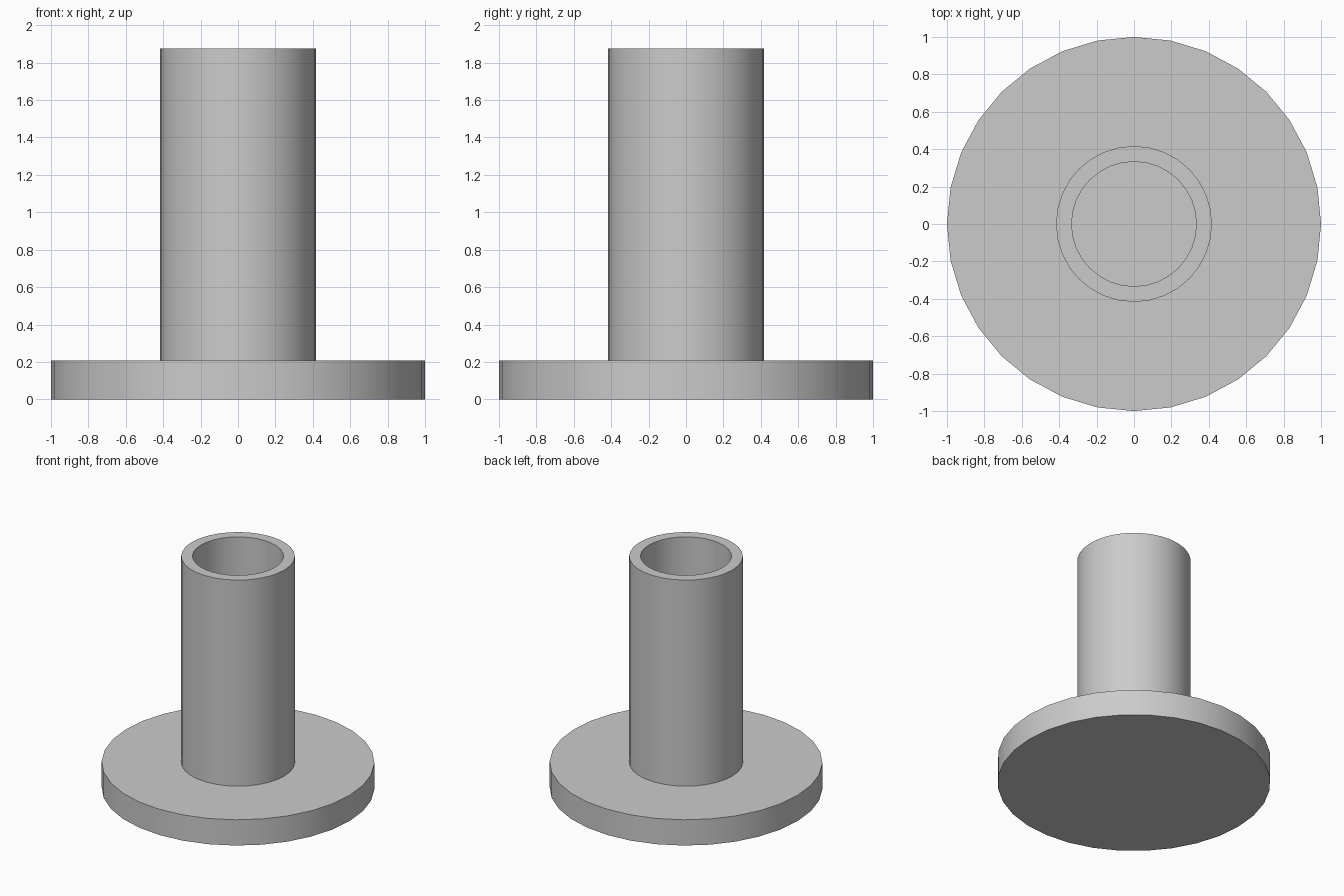
import bpy
import bmesh
import math

cube = bpy.data.objects.get("Cube")
if cube:
    bpy.data.objects.remove(cube, do_unlink=True)

SIDES = 32
UNIT = 1 / 12
BASE_TOP = 2.5 * UNIT
TUBE_TOP = 22.5 * UNIT

grey = bpy.data.materials.new("plain grey")
grey.use_nodes = True
colour = (0.6, 0.6, 0.6, 1)
grey.diffuse_color = colour
grey.node_tree.nodes["Principled BSDF"].inputs["Base Color"].default_value = colour


def lathe(name, profile):
    """Revolve an (r, z) profile about z, capping ends that are off the axis."""
    bm = bmesh.new()
    rings = []
    for r, z in profile:
        angles = [math.tau * i / SIDES for i in range(SIDES)]
        rings.append([bm.verts.new((r * math.cos(a), r * math.sin(a), z)) for a in angles])
    for low, high in zip(rings, rings[1:]):
        for i in range(SIDES):
            j = (i + 1) % SIDES
            bm.faces.new((low[i], low[j], high[j], high[i]))
    bm.faces.new(rings[0][::-1])
    bm.faces.new(rings[-1])
    bmesh.ops.recalc_face_normals(bm, faces=bm.faces)
    mesh = bpy.data.meshes.new(name)
    bm.to_mesh(mesh)
    bm.free()
    mesh.materials.append(grey)
    obj = bpy.data.objects.new(name, mesh)
    bpy.context.collection.objects.link(obj)
    bpy.ops.object.select_all(action="DESELECT")
    obj.select_set(True)
    bpy.context.view_layer.objects.active = obj
    bpy.ops.object.shade_smooth_by_angle(angle=math.radians(30))


# Flange and hollow spindle in one closed surface; the bore stops at the flange
outer, inner = 5 * UNIT, 4 * UNIT
lathe("flanged_tube", [
    (1, 0), (1, BASE_TOP),
    (outer, BASE_TOP), (outer, TUBE_TOP),
    (inner, TUBE_TOP), (inner, BASE_TOP),
])
